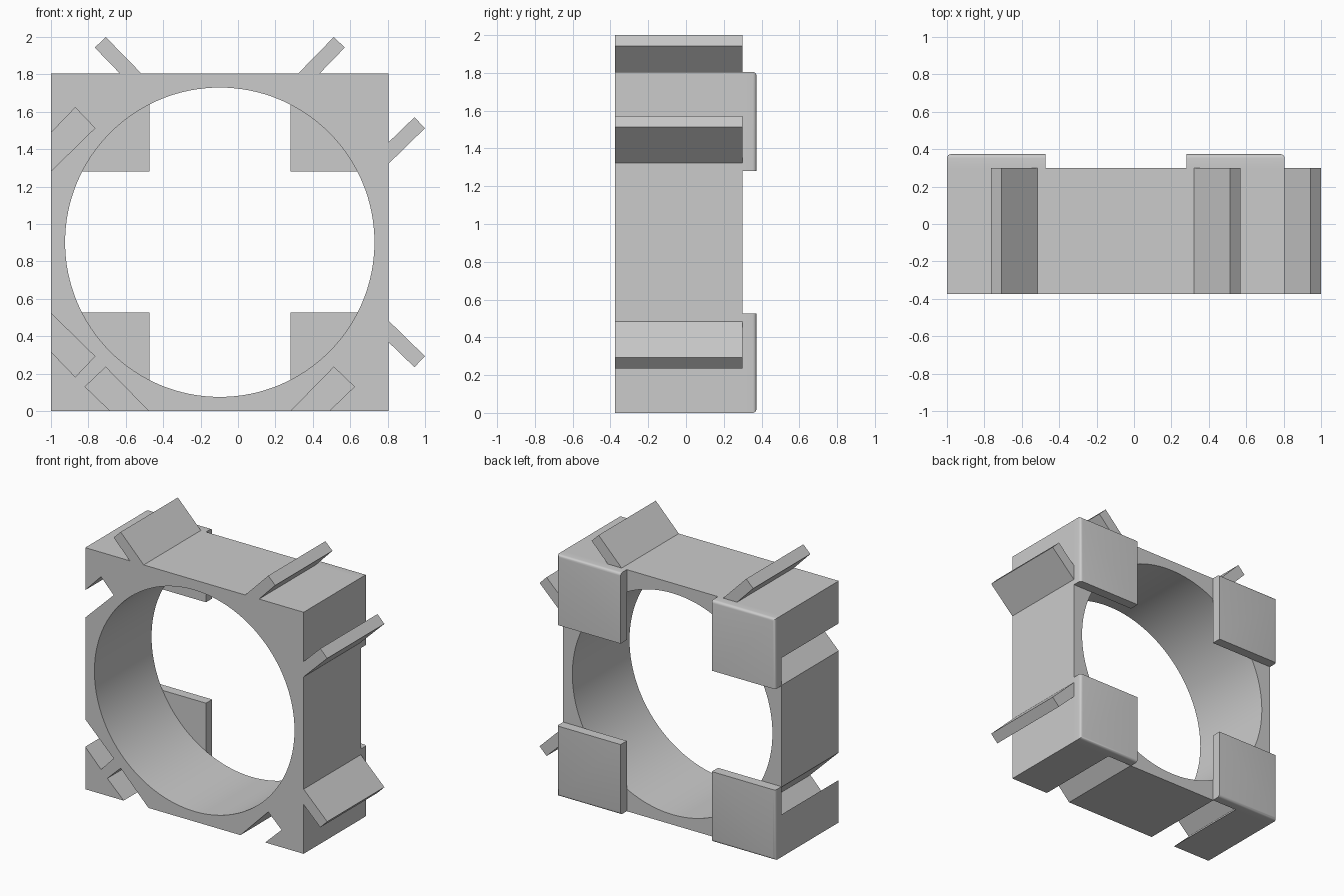
import bpy, bmesh
from mathutils import Vector

old = bpy.data.objects.get("Cube")
if old:
    bpy.data.objects.remove(old, do_unlink=True)

CX, CZ, HALF = -0.0975, 0.9025, 0.9025      # frame centre and half width
FRONT, BACK, PAD_BACK = -0.375, 0.3, 0.373

grey = bpy.data.materials.new("plain_grey")
grey.use_nodes = True
grey.diffuse_color = (0.6, 0.6, 0.6, 1)
grey.node_tree.nodes["Principled BSDF"].inputs["Base Color"].default_value = (0.6, 0.6, 0.6, 1)


def prism(name, outline, y0, y1):
    """Extrude an outline, given relative to the frame centre, along y."""
    bm = bmesh.new()
    face = bm.faces.new([bm.verts.new((CX + x, y0, CZ + z)) for x, z in outline])
    ext = bmesh.ops.extrude_face_region(bm, geom=[face])
    moved = [v for v in ext["geom"] if isinstance(v, bmesh.types.BMVert)]
    bmesh.ops.translate(bm, verts=moved, vec=(0, y1 - y0, 0))
    bmesh.ops.recalc_face_normals(bm, faces=bm.faces)
    mesh = bpy.data.meshes.new(name)
    bm.to_mesh(mesh)
    bm.free()
    mesh.materials.append(grey)
    ob = bpy.data.objects.new(name, mesh)
    bpy.context.collection.objects.link(ob)
    return ob


def activate(ob):
    bpy.ops.object.select_all(action='DESELECT')
    ob.select_set(True)
    bpy.context.view_layer.objects.active = ob


# Frame outline: slanted slots on the left and bottom sides
slot = [(0.38, 0), (0.61, 0.235), (0.72, 0.13), (0.585, 0)]   # along side, depth
left = [(-HALF + d, a) for a, d in slot]
bottom = [(a, -HALF + d) for a, d in slot]
outline = [(-HALF, HALF)]
outline += left[::-1] + [(x, -z) for x, z in left]
outline += [(-HALF, -HALF)]
outline += [(-x, z) for x, z in bottom[::-1]] + bottom
outline += [(HALF, -HALF), (HALF, HALF)]
frame = prism("frame", outline, FRONT, BACK)

# Round opening
bpy.ops.mesh.primitive_cylinder_add(vertices=128, radius=0.827, depth=2,
                                    location=(CX, 0, CZ), rotation=(1.570796, 0, 0))
cutter = bpy.context.object
cutter.name = "opening_cutter"
cutter.data.materials.append(grey)
mod = frame.modifiers.new("opening", 'BOOLEAN')
mod.operation = 'DIFFERENCE'
mod.solver = 'EXACT'
mod.object = cutter
activate(frame)
bpy.ops.object.modifier_apply(modifier=mod.name)
bpy.data.objects.remove(cutter, do_unlink=True)
bpy.ops.object.shade_smooth_by_angle()

# Slanted tabs on the top and right sides
tab = [(0.40, -0.02), (0.61, 0.195), (0.668, 0.138), (0.515, -0.02)]
for s, side in ((-1, "lower"), (1, "upper")):
    prism(side + "_side_tab", [(HALF + d, s * a) for a, d in tab], FRONT, BACK)
for s, side in ((-1, "right"), (1, "left")):
    prism(side + "_top_tab", [(s * a, HALF + d) for a, d in tab], FRONT, BACK)

# Corner pads on the back, rounded along their outer rims
INNER = 0.377
for sx, side in ((-1, "right"), (1, "left")):
    for sz, level in ((-1, "lower"), (1, "upper")):
        corners = [(INNER, INNER), (HALF, INNER), (HALF, HALF), (INNER, HALF)]
        pad = prism(f"{level}_{side}_pad", [(sx * x, sz * z) for x, z in corners], BACK, PAD_BACK)
        bm = bmesh.new()
        bm.from_mesh(pad.data)

        def on_rim(edge):
            mid = (edge.verts[0].co + edge.verts[1].co) / 2 - Vector((CX, 0, CZ))
            outer = max(sx * mid.x, sz * mid.z) > HALF - 0.001
            return outer and mid.y > PAD_BACK - 0.001

        bmesh.ops.bevel(bm, geom=[e for e in bm.edges if on_rim(e)], offset=0.02,
                        segments=4, profile=0.5, affect='EDGES')
        bm.to_mesh(pad.data)
        bm.free()
        activate(pad)
        bpy.ops.object.shade_smooth_by_angle()
